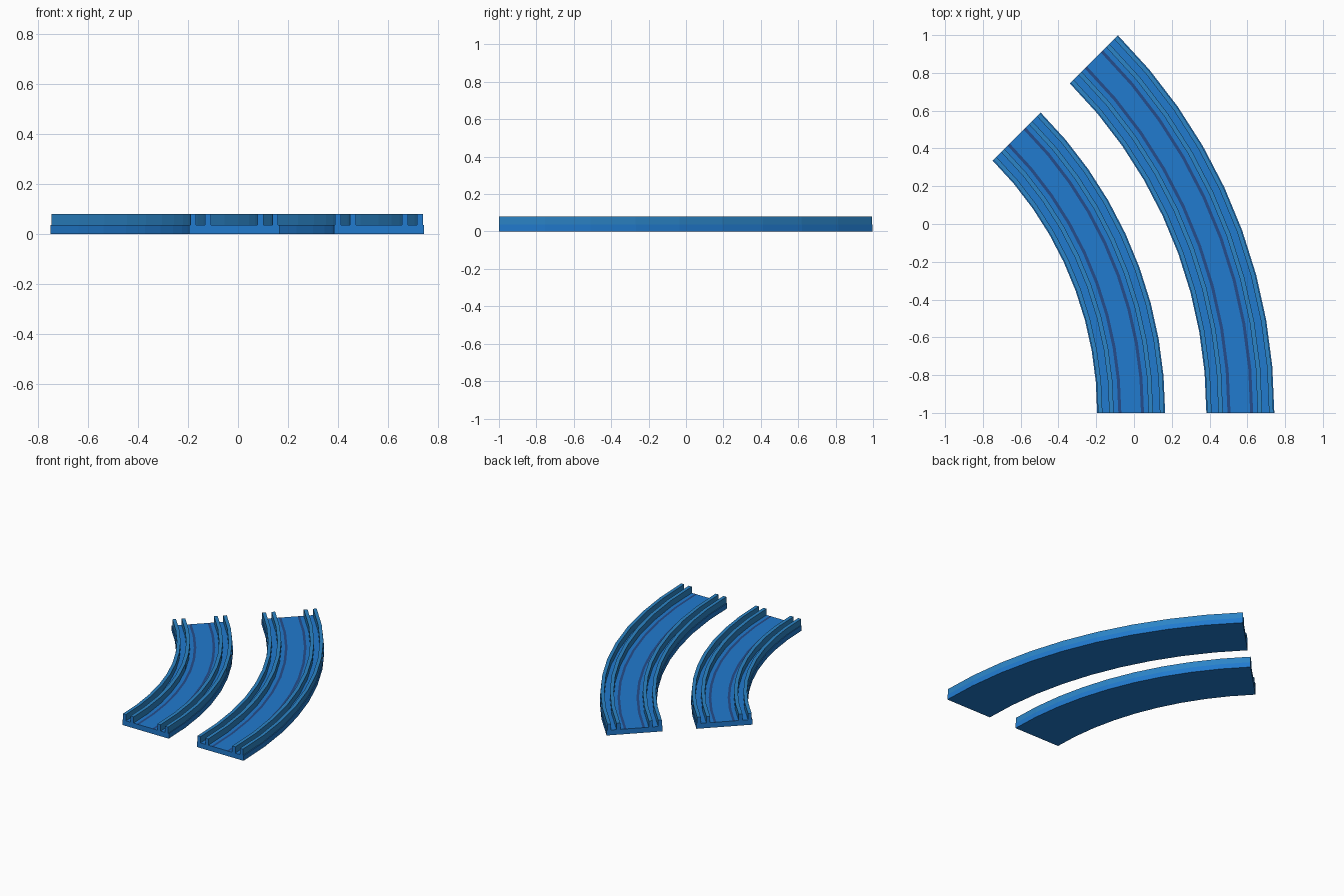
import bpy
import bmesh
from math import radians, sin, cos
from mathutils import Vector

cube = bpy.data.objects.get("Cube")
if cube:
    bpy.data.objects.remove(cube)


def make_material(name, rgb):
    mat = bpy.data.materials.new(name)
    mat.use_nodes = True
    mat.diffuse_color = (*rgb, 1)
    mat.node_tree.nodes["Principled BSDF"].inputs["Base Color"].default_value = (*rgb, 1)
    return mat


BLUE = make_material("bright blue", (0.015, 0.196, 0.62))
RAIL = make_material("rail blue", (0.025, 0.233, 0.57))
DARK = make_material("dark blue", (0.018, 0.073, 0.26))

CENTRE = Vector((-2.083, -1, 0))   # shared centre of both curves
SWEEP, STEPS = radians(45), 9
HALF, BED_TOP, RAIL_TOP = 0.18, 0.036, 0.08


def sweep(name, radius, profile, materials, accent=None):
    """Sweep a closed (offset, height) profile round the arc.
    Side faces for which accent(offset, height) holds take the second material."""
    bm = bmesh.new()
    rings = []
    for i in range(STEPS + 1):
        a = SWEEP * i / STEPS
        rings.append([bm.verts.new(CENTRE + Vector(((radius + o) * cos(a),
                                                    (radius + o) * sin(a), z)))
                      for o, z in profile])
    n = len(profile)
    for r0, r1 in zip(rings, rings[1:]):
        for j in range(n):
            k = (j + 1) % n
            face = bm.faces.new((r0[j], r0[k], r1[k], r1[j]))
            mid_o = (profile[j][0] + profile[k][0]) / 2
            mid_z = (profile[j][1] + profile[k][1]) / 2
            if accent and accent(mid_o, mid_z):
                face.material_index = 1
    # end caps
    bm.faces.new(rings[0])
    bm.faces.new(rings[-1])
    bmesh.ops.recalc_face_normals(bm, faces=bm.faces[:])
    mesh = bpy.data.meshes.new(name)
    bm.to_mesh(mesh)
    bm.free()
    for mat in materials:
        mesh.materials.append(mat)
    obj = bpy.data.objects.new(name, mesh)
    bpy.context.collection.objects.link(obj)
    return obj


# Bed section: a slab whose top is split where the two dark stripes run
STRIPE, STRIPE_HALF = 0.06, 0.008
cuts = [s * STRIPE + e * STRIPE_HALF for s in (-1, 1) for e in (-1, 1)]
bed = [(HALF, 0), (HALF, BED_TOP)]
bed += [(o, BED_TOP) for o in reversed(cuts)]
bed += [(-HALF, BED_TOP), (-HALF, 0)]


def on_stripe(o, z):
    return z > BED_TOP - 0.001 and abs(abs(o) - STRIPE) < STRIPE_HALF


# Each track: a striped bed with a pair of guide rails along each edge
for track, radius in (("inner", 2.068), ("outer", 2.646)):
    sweep(track + "_track_bed", radius, bed, (BLUE, DARK), on_stripe)
    for side, s in (("left", 1), ("right", -1)):
        for part, a, b in (("edge_rail", 0.152, 0.175), ("guide_rail", 0.092, 0.116)):
            section = [(s * a, BED_TOP), (s * b, BED_TOP),
                       (s * b, RAIL_TOP), (s * a, RAIL_TOP)]
            # blue cut ends, rail colour along the length
            sweep(f"{track}_track_{side}_{part}", radius, section,
                  (BLUE, RAIL), lambda o, z: True)
